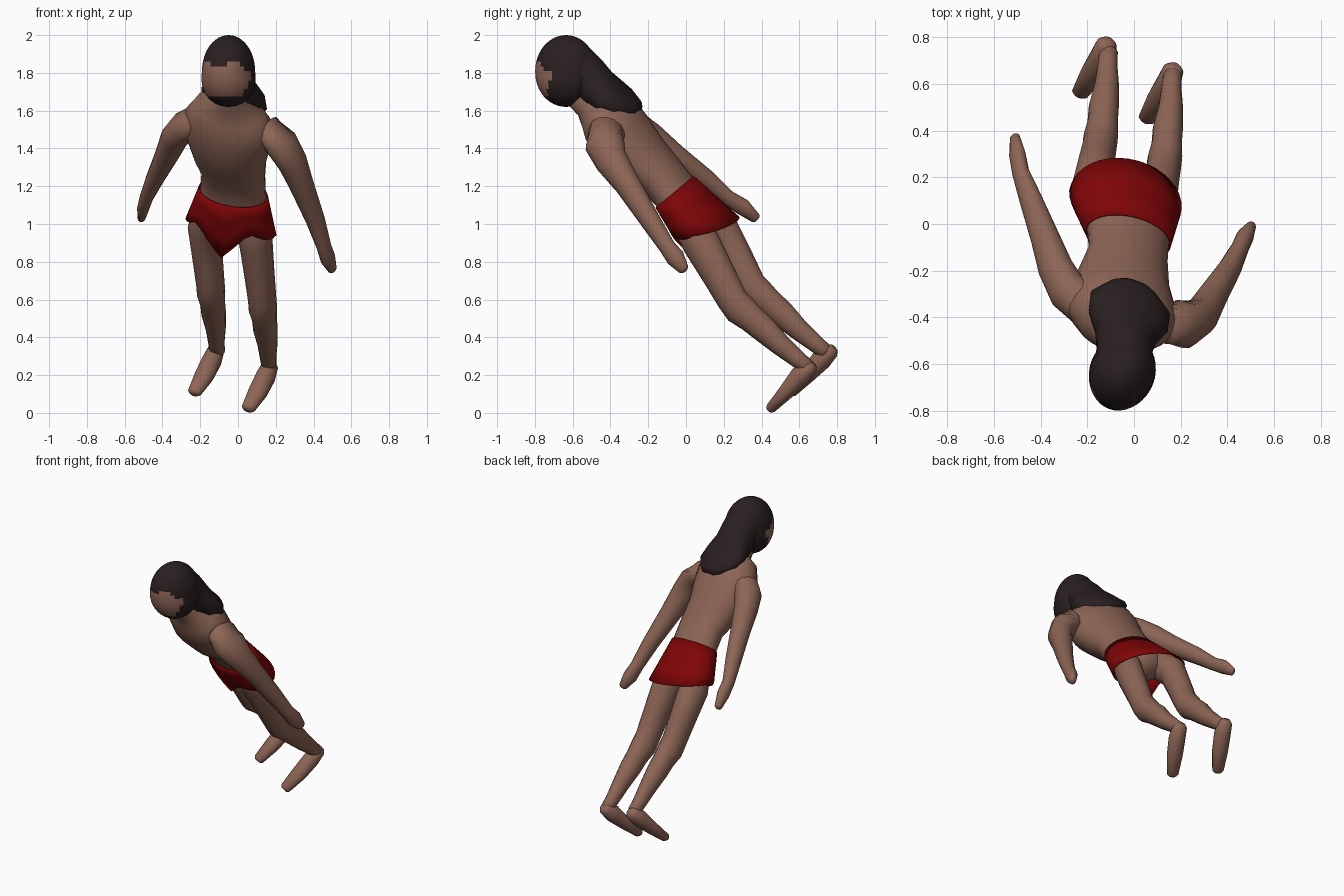
import bpy, bmesh
from math import sin, cos, pi, radians
from mathutils import Vector, Matrix

cube = bpy.data.objects.get("Cube")
if cube:
    bpy.data.objects.remove(cube, do_unlink=True)


def material(name, rgb):
    m = bpy.data.materials.new(name)
    m.use_nodes = True
    m.diffuse_color = (*rgb, 1)
    m.node_tree.nodes["Principled BSDF"].inputs["Base Color"].default_value = (*rgb, 1)
    return m


SKIN = material("skin", (0.265, 0.131, 0.092))
HAIR = material("dark hair", (0.022, 0.0135, 0.0145))
RED = material("red cloth", (0.215, 0.0015, 0.002))

# Leaning body frame: side axis, back axis and down axis, turned about the spine
TURN = radians(20)
ORIGIN = Vector((-0.025, -0.06, 1.17))
DOWN = Vector((0, 0.64, -0.77)).normalized()
ACROSS, RISE = Vector((1, 0, 0)), Vector((0, 0.77, 0.64)).normalized()
SIDE = ACROSS * cos(TURN) - RISE * sin(TURN)
BACK = RISE * cos(TURN) + ACROSS * sin(TURN)


def body(s, n, t):
    return ORIGIN + SIDE * s + BACK * n + DOWN * t


def finish(name, bm, mats):
    bmesh.ops.recalc_face_normals(bm, faces=bm.faces)
    me = bpy.data.meshes.new(name)
    bm.to_mesh(me)
    bm.free()
    for m in mats:
        me.materials.append(m)
    me.shade_smooth()
    ob = bpy.data.objects.new(name, me)
    bpy.context.collection.objects.link(ob)
    return ob


def bridge(bm, rows):
    k = len(rows[0])
    for a, b in zip(rows, rows[1:]):
        for i in range(k):
            bm.faces.new((a[i], a[(i + 1) % k], b[(i + 1) % k], b[i]))


def loft(name, rings, mat, sides=14):
    """Tube through rings of (x, y, z, side radius, depth radius) with rounded ends."""
    pts = [Vector(r[:3]) for r in rings]
    rad = [r[3:] for r in rings]
    for end, nxt in ((0, 1), (-1, -2)):
        tip = pts[end] + (pts[end] - pts[nxt]).normalized() * min(rad[end]) * 0.5
        small = [v * 0.6 for v in rad[end]]
        pts.insert(0 if end == 0 else len(pts), tip)
        rad.insert(0 if end == 0 else len(rad), small)
    bm = bmesh.new()
    rows = []
    for i, p in enumerate(pts):
        tan = (pts[min(i + 1, len(pts) - 1)] - pts[max(i - 1, 0)]).normalized()
        u = (SIDE - tan * SIDE.dot(tan)).normalized()
        v = tan.cross(u)
        rows.append([bm.verts.new(p + u * rad[i][0] * cos(a) + v * rad[i][1] * sin(a))
                     for a in (2 * pi * j / sides for j in range(sides))])
    bridge(bm, rows)
    bm.faces.new(rows[0])
    bm.faces.new(rows[-1])
    return finish(name, bm, [mat])


# Torso and neck: side and back offsets, distance down the spine, radii
trunk = [(0, -0.07, -0.74, 0.075, 0.075), (0, -0.05, -0.66, 0.09, 0.09),
         (-0.01, -0.035, -0.6, 0.19, 0.125), (-0.015, -0.025, -0.52, 0.24, 0.155),
         (-0.015, -0.035, -0.41, 0.24, 0.165), (-0.01, -0.025, -0.25, 0.2, 0.145),
         (0, 0, -0.12, 0.175, 0.122), (0, 0, 0, 0.18, 0.115),
         (0, 0, 0.1, 0.2, 0.13), (0, 0, 0.2, 0.14, 0.11)]
loft("torso", [(*body(s, n, t), a, b) for s, n, t, a, b in trunk], SKIN, sides=20)

# Arms, starting deep inside the chest
loft("left_arm", [(0.07, -0.38, 1.5, 0.07, 0.07), (0.165, -0.42, 1.485, 0.09, 0.1),
                  (0.23, -0.43, 1.425, 0.085, 0.11), (0.285, -0.395, 1.335, 0.078, 0.09),
                  (0.335, -0.31, 1.21, 0.065, 0.07),
                  (0.41, -0.19, 1.02, 0.05, 0.055), (0.455, -0.1, 0.88, 0.038, 0.045),
                  (0.475, -0.055, 0.82, 0.038, 0.052), (0.5, -0.012, 0.76, 0.022, 0.03)], SKIN)
loft("right_arm", [(-0.1, -0.35, 1.54, 0.07, 0.07), (-0.215, -0.345, 1.55, 0.085, 0.095),
                   (-0.285, -0.285, 1.515, 0.08, 0.095),
                   (-0.335, -0.19, 1.46, 0.075, 0.08), (-0.38, -0.06, 1.36, 0.062, 0.065),
                   (-0.44, 0.1, 1.24, 0.048, 0.055), (-0.485, 0.22, 1.14, 0.036, 0.042),
                   (-0.5, 0.3, 1.09, 0.033, 0.046), (-0.51, 0.37, 1.03, 0.02, 0.028)], SKIN)

# Legs and feet: the right pair repeats the left, set back by the turn
leg = [(0.095, 0.08, 0.9, 0.086, 0.102),
       (0.115, 0.18, 0.72, 0.078, 0.09), (0.128, 0.245, 0.6, 0.074, 0.083),
       (0.132, 0.285, 0.55, 0.073, 0.088), (0.14, 0.345, 0.5, 0.064, 0.076),
       (0.145, 0.41, 0.445, 0.064, 0.072),
       (0.157, 0.5, 0.36, 0.052, 0.058), (0.16, 0.59, 0.285, 0.042, 0.047),
       (0.165, 0.64, 0.245, 0.04, 0.042)]
foot = [(0.168, 0.66, 0.245, 0.045, 0.042), (0.148, 0.605, 0.195, 0.053, 0.056),
        (0.105, 0.53, 0.11, 0.053, 0.042), (0.055, 0.45, 0.025, 0.038, 0.028)]


def shifted(rings, offset):
    return [(*(Vector(r[:3]) + Vector(offset)), *r[3:]) for r in rings]


for side, s, leg_shift, foot_shift in (("left", 0.1, (0, 0, 0), (0, 0, 0)),
                                       ("right", -0.1, (-0.274, 0.095, 0.082), (-0.285, 0.11, 0.085))):
    hip = (*body(s, 0.005, 0.13), 0.09, 0.1)
    loft(side + "_leg", [hip] + shifted(leg, leg_shift), SKIN)
    loft(side + "_foot", shifted(foot, foot_shift), SKIN)


# Loincloth: open shell with a pointed front and a long back
def hem(a):
    c = abs(cos(a))
    if sin(a) > 0:
        return 0.24 + 0.09 * sin(a)
    return 0.34 - 0.3 * c if c < 0.6 else 0.16 + 0.2 * (c - 0.6)


bm = bmesh.new()
rows = []
for f in (0, 0.33, 0.67, 1):
    rows.append([bm.verts.new(body((0.19 + 0.06 * f) * cos(a) - 0.014 * f,
                                   (0.122 + 0.035 * f) * sin(a) + 0.004 * f, hem(a) * f))
                 for a in (2 * pi * j / 36 for j in range(36))])
bridge(bm, rows)
cloth = finish("loincloth", bm, [RED])
solid = cloth.modifiers.new("thickness", "SOLIDIFY")
solid.thickness = 0.006

# Head: skin face and cheeks framed by hair and beard
bm = bmesh.new()
bmesh.ops.create_uvsphere(bm, u_segments=36, v_segments=24, radius=1)
for f in bm.faces:
    c = f.calc_center_median()
    brow = 0.1 + 0.2 * (0.3 < abs(c.x) < 0.7)
    front = c.y < -0.42 and -0.66 < c.z < brow
    cheek = c.y < -0.25 and -0.5 < c.z < 0.02
    f.material_index = 0 if front or cheek else 1
for v in bm.verts:
    if v.co.z < 0:
        v.co.x *= 1 - 0.25 * v.co.z
bm.transform(Matrix.Translation((-0.05, -0.635, 1.81)) @ Matrix.Rotation(-TURN, 4, "Z")
             @ Matrix.Diagonal((0.137, 0.167, 0.19, 1)))
finish("head", bm, [SKIN, HAIR])

# Long hair from the crown down the upper back
loft("long_hair", [(-0.045, -0.6, 1.84, 0.122, 0.13), (-0.04, -0.53, 1.785, 0.122, 0.12),
                   (-0.035, -0.475, 1.728, 0.135, 0.113),
                   (-0.025, -0.415, 1.683, 0.18, 0.096), (-0.015, -0.335, 1.645, 0.18, 0.064),
                   (0.0, -0.27, 1.61, 0.1, 0.042)], HAIR)
